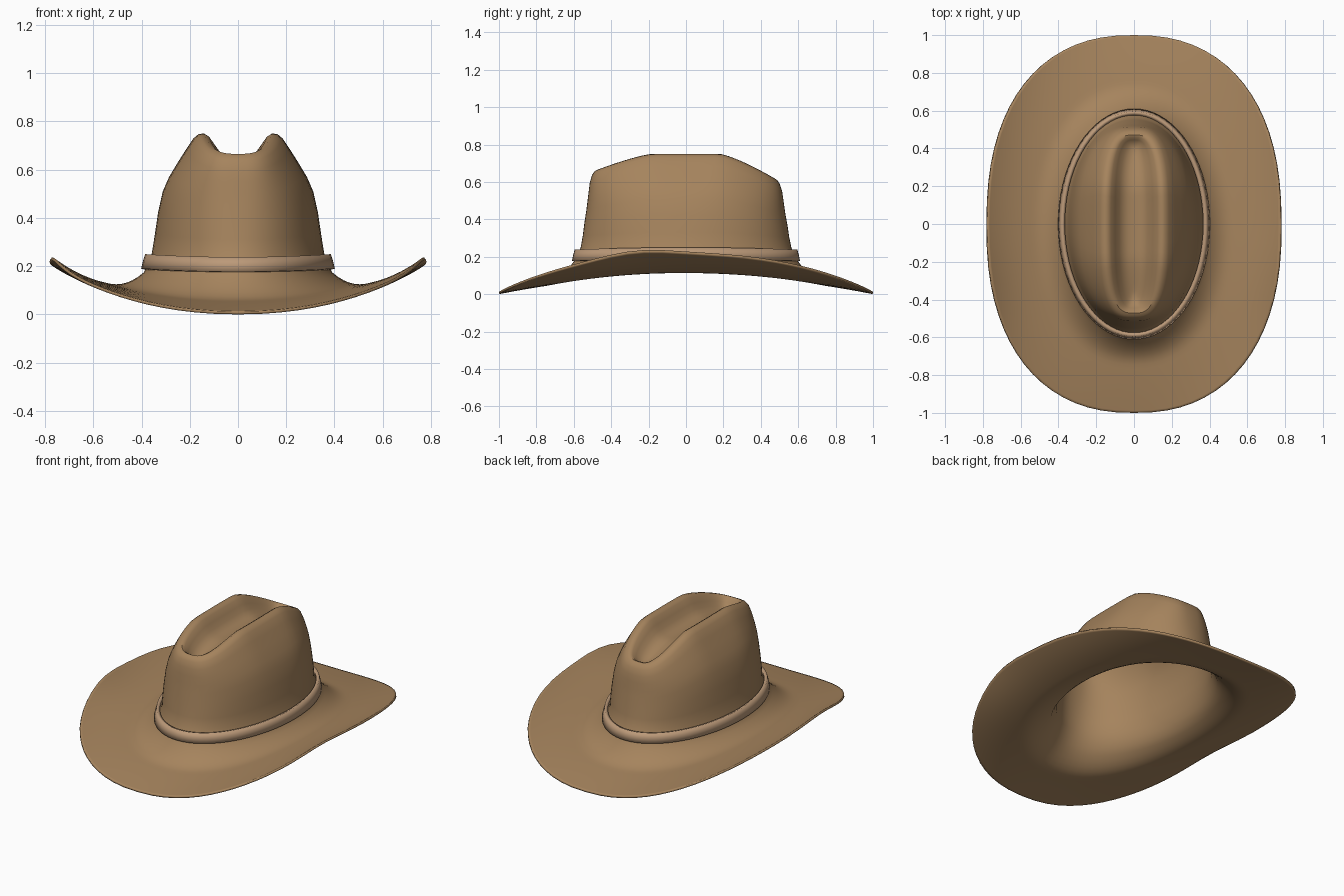
import bpy, bmesh, math

if "Cube" in bpy.data.objects:
    bpy.data.objects.remove(bpy.data.objects["Cube"])

SEG = 72


def material(name, rgb):
    m = bpy.data.materials.new(name)
    m.diffuse_color = (*rgb, 1)
    m.use_nodes = True
    m.node_tree.nodes["Principled BSDF"].inputs["Base Color"].default_value = m.diffuse_color
    return m


def oval(a, b, n, j):
    # point j of a superellipse with half sizes a, b and exponent n
    t = 2 * math.pi * j / SEG
    c, s = math.cos(t), math.sin(t)
    return (math.copysign(abs(c) ** (2 / n), c) * a,
            math.copysign(abs(s) ** (2 / n), s) * b)


def loft(name, rings, thickness, mat):
    bm = bmesh.new()
    rows = [[bm.verts.new(p) for p in ring] for ring in rings]
    for lo, hi in zip(rows, rows[1:]):
        for j in range(SEG):
            k = (j + 1) % SEG
            bm.faces.new((lo[j], lo[k], hi[k], hi[j]))
    bmesh.ops.remove_doubles(bm, verts=bm.verts, dist=0.0005)
    me = bpy.data.meshes.new(name)
    bm.to_mesh(me)
    bm.free()
    ob = bpy.data.objects.new(name, me)
    bpy.context.collection.objects.link(ob)
    me.materials.append(mat)
    sol = ob.modifiers.new("thickness", 'SOLIDIFY')
    sol.thickness, sol.offset = thickness, -1
    bpy.context.view_layer.objects.active = ob
    ob.select_set(True)
    bpy.ops.object.shade_smooth_by_angle(angle=math.radians(40))
    ob.select_set(False)
    return ob


def base(y):
    return 0.012 + 0.1 * (1 - y * y)


def brim_ring(t):
    # t = 0 at the crown, 1 at the brim edge
    ring = []
    for j in range(SEG):
        xi, yi = oval(0.39, 0.60, 2.0, j)
        xo, yo = oval(0.775, 1.0, 2.35, j)
        x, y = xi + (xo - xi) * t, yi + (yo - yi) * t
        flare = (0.175 - base(yi)) * max(0, 1 - t / 0.36) ** 2
        side = (x / 0.775) ** 2
        curl = 0.108 * side * t ** 1.2
        bump = 0.025 * math.exp(-((y + 0.27) / 0.25) ** 2) * side * t * t
        ring.append((x, y, base(y) + flare + curl + bump))
    return ring


def top_height(y):
    # crown height along its length, lower at front and back
    f = min(1.15, max(0, (-y - 0.18) / 0.32))
    b = min(1.15, max(0, (y - 0.18) / 0.30))
    return 0.75 - 0.095 * f ** 1.3 - 0.135 * b ** 1.3


def crown_ring(a, b, z, n):
    ring = []
    for j in range(SEG):
        x, y = oval(a, b, n, j)
        k = (top_height(y) - 0.25) / 0.5 if z > 0.25 else 1
        ring.append((x, y, 0.25 + (z - 0.25) * k))
    return ring


# Brim and creased crown as one felt shell
felt = material("felt", (0.38, 0.23, 0.11))
rings = [brim_ring(t) for t in (1, .97, .9, .8, .7, .6, .5, .42, .36, .3, .24, .18, .12, .06, 0)]
crown = [(.373, .583, .21, 2.0), (.358, .563, .25, 2.0), (.345, .552, .33, 2.1),
         (.332, .543, .42, 2.15), (.312, .532, .51, 2.25), (.286, .526, .57, 2.4),
         (.250, .520, .63, 2.6), (.215, .514, .685, 2.8), (.185, .502, .73, 3.0),
         (.163, .488, .748, 3.0), (.142, .472, .75, 3.0), (.122, .460, .737, 3.0),
         (.100, .445, .705, 3.0), (.078, .425, .675, 2.8), (.055, .40, .655, 2.6),
         (.030, .36, .647, 2.4), (0, .32, .645, 2.2)]
rings += [crown_ring(*c) for c in crown]
loft("hat_felt", rings, 0.012, felt)

# Hat band
band = material("band", (0.50, 0.32, 0.19))
rows = []
for a, b, z in ((.402, .610, .178), (.394, .603, .21), (.385, .595, .238)):
    pts = [oval(a, b, 2.0, j) for j in range(SEG)]
    rows.append([(x, y, z + 0.012 * (x / a) ** 2) for x, y in pts])
loft("hat_band", rows, 0.02, band)
